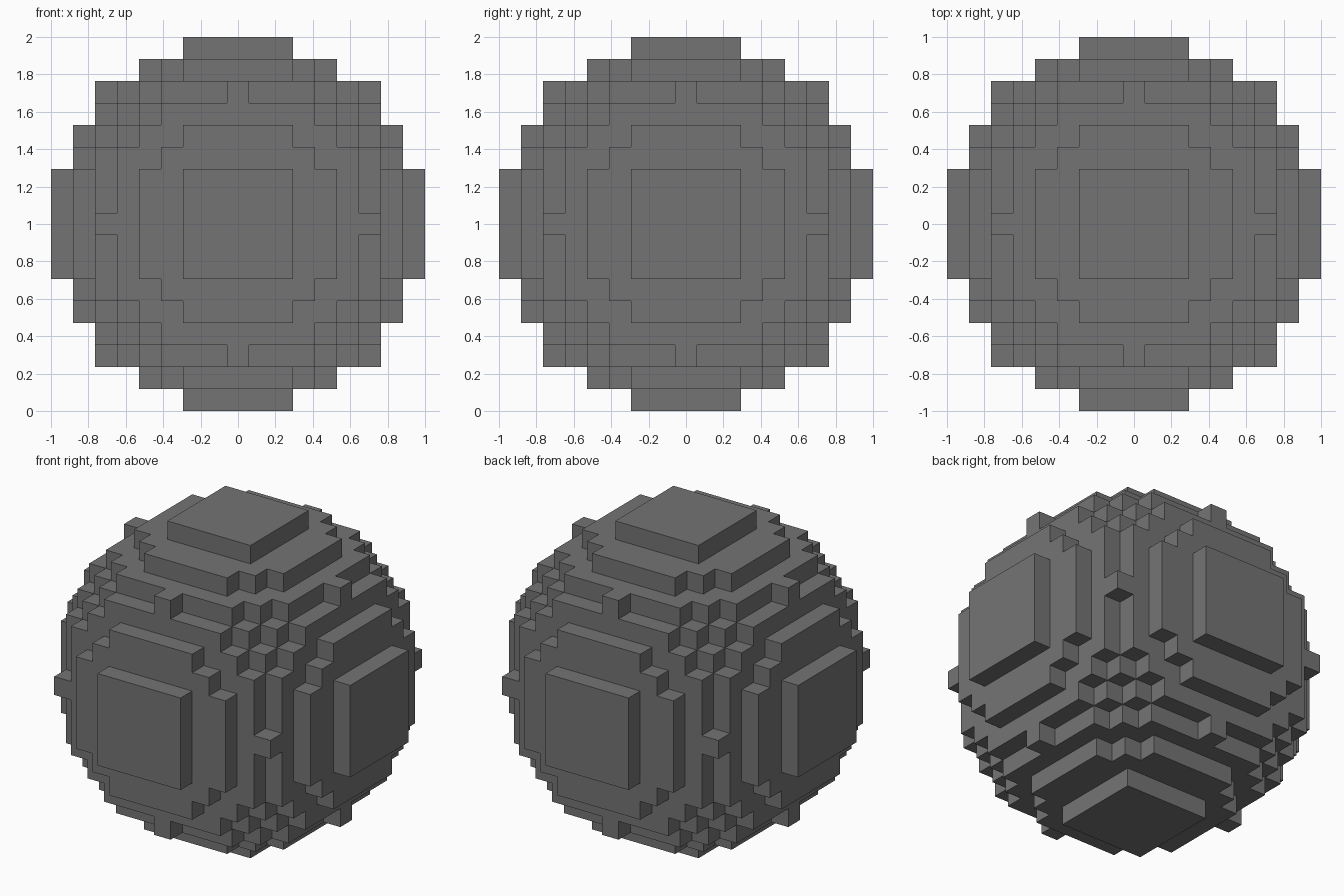
import bpy
import bmesh
from mathutils import Vector

if "Cube" in bpy.data.objects:
    bpy.data.objects.remove(bpy.data.objects["Cube"], do_unlink=True)

COUNT = 17                 # blocks across the ball
HALF = COUNT // 2
SIZE = 2.0 / COUNT         # edge length of one block
LIMIT = (COUNT / 2) ** 2   # squared radius in blocks

# One flat grey
grey = bpy.data.materials.new("dark grey")
grey.use_nodes = True
colour = (0.175, 0.175, 0.175, 1.0)
grey.diffuse_color = colour
grey.node_tree.nodes["Principled BSDF"].inputs["Base Color"].default_value = colour


def filled(cell):
    """A block exists where its centre lies inside the sphere."""
    return sum(c * c for c in cell) <= LIMIT


bm = bmesh.new()
corners = {}


def corner(p):
    """Shared vertex at a block corner, given in half-block steps."""
    if p not in corners:
        corners[p] = bm.verts.new(Vector(p) * SIZE / 2 + Vector((0, 0, 1)))
    return corners[p]


# Only the outer sides of the blocks become faces
span = range(-HALF, HALF + 1)
for cell in [(x, y, z) for x in span for y in span for z in span]:
    if not filled(cell):
        continue
    for axis in range(3):
        for side in (-1, 1):
            neighbour = list(cell)
            neighbour[axis] += side
            if filled(neighbour):
                continue
            u, v = (axis + 1) % 3, (axis + 2) % 3
            ring = []
            for du, dv in ((-1, -1), (1, -1), (1, 1), (-1, 1))[::side]:
                p = [2 * c for c in cell]
                p[axis] += side
                p[u] += du
                p[v] += dv
                ring.append(corner(tuple(p)))
            bm.faces.new(ring)

mesh = bpy.data.meshes.new("block_sphere")
bm.to_mesh(mesh)
bm.free()
mesh.materials.append(grey)
ball = bpy.data.objects.new("block_sphere", mesh)
bpy.context.collection.objects.link(ball)
